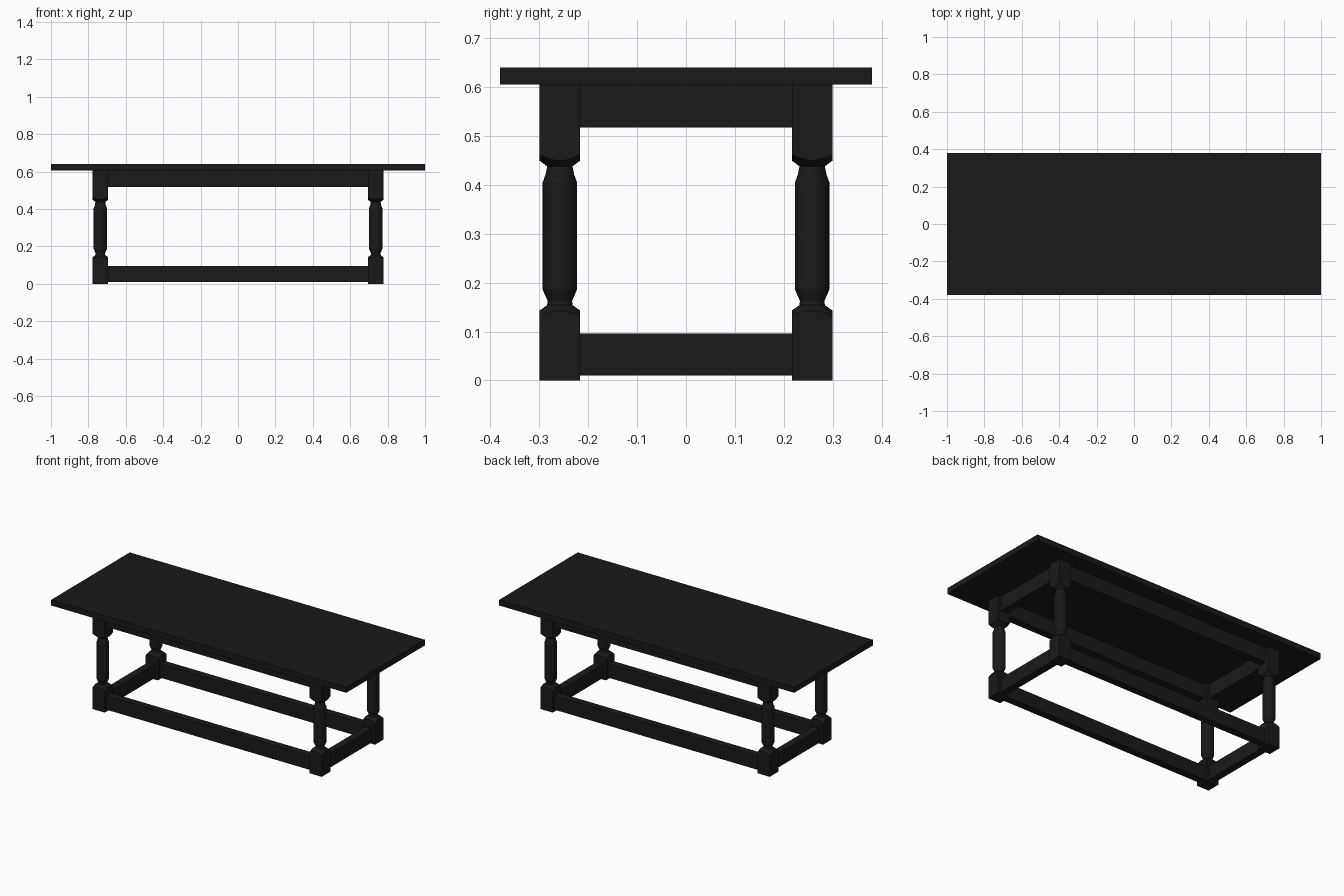
import bpy, bmesh, math
from mathutils import Vector, Matrix

if "Cube" in bpy.data.objects:
    bpy.data.objects.remove(bpy.data.objects["Cube"])

wood = bpy.data.materials.new("dark_wood")
wood.diffuse_color = (0.01, 0.01, 0.01, 1)
wood.use_nodes = True
wood.node_tree.nodes["Principled BSDF"].inputs["Base Color"].default_value = wood.diffuse_color

LX, LY, HALF = 0.736, 0.258, 0.0415   # leg centre and half width
TOP_Z = 0.605


def add_object(name, bm):
    mesh = bpy.data.meshes.new(name)
    bmesh.ops.recalc_face_normals(bm, faces=bm.faces)
    bm.to_mesh(mesh)
    bm.free()
    mesh.materials.append(wood)
    obj = bpy.data.objects.new(name, mesh)
    bpy.context.collection.objects.link(obj)
    return obj


def box(name, lo, hi):
    lo, hi = Vector(lo), Vector(hi)
    bm = bmesh.new()
    bmesh.ops.create_cube(bm, size=1, matrix=Matrix.Translation((lo + hi) / 2)
                          @ Matrix.Diagonal((*(hi - lo), 1)))
    return add_object(name, bm)


def lathe(name, profile, x, y, steps=24):
    bm = bmesh.new()
    rings = [[bm.verts.new((x + r * math.cos(2 * math.pi * i / steps),
                            y + r * math.sin(2 * math.pi * i / steps), z))
              for i in range(steps)] for r, z in profile]
    for a, b in zip(rings, rings[1:]):
        for i in range(steps):
            j = (i + 1) % steps
            bm.faces.new((a[i], a[j], b[j], b[i]))
    bm.faces.new(rings[0])
    bm.faces.new(rings[-1])
    return add_object(name, bm)


def mirror(obj, x, y):
    mod = obj.modifiers.new("mirror", 'MIRROR')
    mod.use_axis = (x, y, False)
    mod.use_clip = False


# Table top
box("table_top", (-1, -0.38, TOP_Z), (1, 0.38, 0.64))

# Legs: a square post turned down by a lathe profile
profile = [(0.07, -0.02), (0.07, 0.123), (0.026, 0.154), (0.025, 0.163),
           (0.034, 0.183), (0.0355, 0.187), (0.0355, 0.405), (0.034, 0.408),
           (0.029, 0.422), (0.026, 0.438), (0.07, 0.471), (0.07, 0.63)]
turning = lathe("leg_turning_cutter", profile, LX, LY)
legs = box("legs", (LX - HALF, LY - HALF, 0), (LX + HALF, LY + HALF, TOP_Z))
cut = legs.modifiers.new("turning", 'BOOLEAN')
cut.operation = 'INTERSECT'
cut.solver = 'EXACT'
cut.object = turning
bpy.context.view_layer.objects.active = legs
legs.select_set(True)
bpy.ops.object.modifier_apply(modifier=cut.name)
bpy.ops.object.shade_smooth_by_angle(angle=math.radians(20))
mirror(legs, True, True)
bpy.data.objects.remove(turning)

# Aprons under the top and stretchers near the floor
T = 0.022
for part, z0, z1 in (("apron", 0.517, TOP_Z), ("stretcher", 0.01, 0.096)):
    ix, iy = LX - HALF, LY - HALF
    mirror(box("long_" + part, (-ix, LY - T, z0), (ix, LY + T, z1)), False, True)
    mirror(box("end_" + part, (LX - T, -iy, z0), (LX + T, iy, z1)), True, False)
